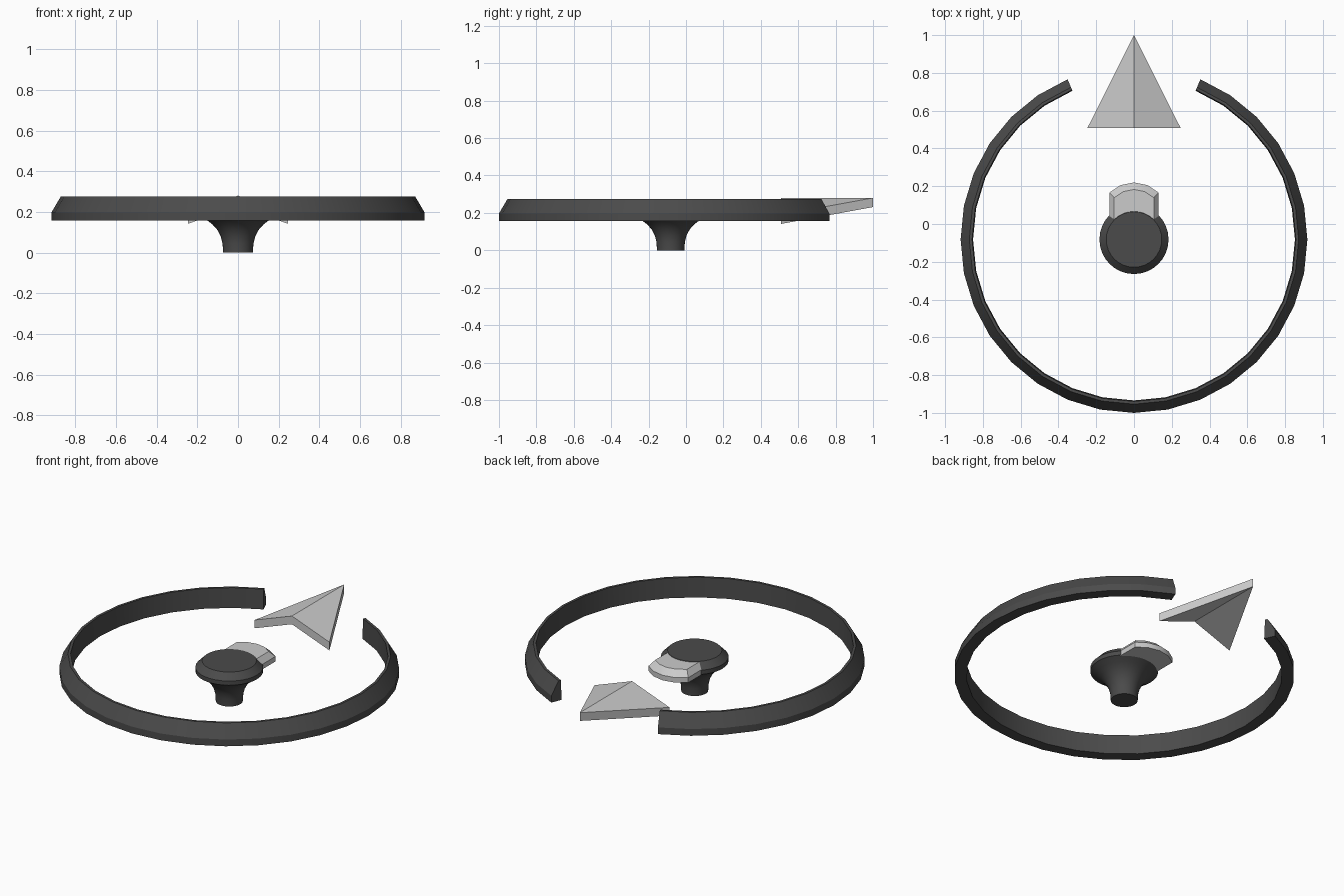
import bpy
from math import sin, cos, radians

if "Cube" in bpy.data.objects:
    bpy.data.objects.remove(bpy.data.objects["Cube"])

CY = -0.082  # shared centre of ring and knob

dark = bpy.data.materials.new("dark_plastic")
dark.diffuse_color = (0.07, 0.07, 0.07, 1)
dark.use_nodes = True
dark.node_tree.nodes["Principled BSDF"].inputs["Base Color"].default_value = dark.diffuse_color


def make(name, verts, faces, mat=None, smooth=True):
    me = bpy.data.meshes.new(name)
    me.from_pydata(verts, [], faces)
    ob = bpy.data.objects.new(name, me)
    bpy.context.collection.objects.link(ob)
    if mat:
        me.materials.append(mat)
    bpy.ops.object.select_all(action='DESELECT')
    ob.select_set(True)
    bpy.context.view_layer.objects.active = ob
    bpy.ops.object.mode_set(mode='EDIT')
    bpy.ops.mesh.select_all(action='SELECT')
    bpy.ops.mesh.normals_make_consistent(inside=False)
    bpy.ops.object.mode_set(mode='OBJECT')
    if smooth:
        bpy.ops.object.shade_smooth_by_angle(angle=radians(28))
    return ob


def loft(loops, closed):
    """Join equal-length loops with quads and cap the first and last loop."""
    n = len(loops[0])
    verts = [p for lp in loops for p in lp]
    faces = []
    for i in range(len(loops) - 1):
        for j in range(n):
            k = (j + 1) % n
            faces.append((i*n + j, i*n + k, (i+1)*n + k, (i+1)*n + j))
    if closed:
        faces += [tuple(range(n)), tuple(range(len(verts) - n, len(verts)))]
    return verts, faces


# Open outer ring: bevelled section swept around, gap at the back
section = [(0.852, 0.157), (0.918, 0.157), (0.918, 0.197), (0.872, 0.275), (0.857, 0.275)]
sweep = [radians(22.5 + 11.25 * i) for i in range(29)]
make("open_ring", *loft([[(r*sin(a), CY + r*cos(a), z) for r, z in section]
                         for a in sweep], True), dark)

# Centre knob: flared stem and bevelled cap, turned
profile = [(0.073, 0), (0.076, 0.045), (0.085, 0.08), (0.102, 0.112), (0.125, 0.138),
           (0.15, 0.157), (0.183, 0.178), (0.183, 0.203), (0.147, 0.24)]
turn = [radians(11.25 * i) for i in range(32)]
make("centre_knob", *loft([[(r*sin(a), CY + r*cos(a), z) for a in turn]
                           for r, z in profile], True), dark)


# Rounded tab behind the knob, bevelled along its top edge
def tab_outline(r, z):
    arc = [(r*sin(radians(a)), 0.035 + r*cos(radians(a)), z)
           for a in (-45, -22.5, 0, 22.5, 45)]
    x = arc[-1][0]
    return arc + [(x, 0.0, z), (-x, 0.0, z)]


make("knob_tab", *loft([tab_outline(r, z) for r, z in
                        ((0.185, 0.175), (0.185, 0.205), (0.148, 0.238))], True))

# Folded arrowhead: ridge in the middle, wings dropping to the sides
plan = [(0, 1.0, 0.28), (0.247, 0.508, 0.19), (0, 0.508, 0.28), (-0.247, 0.508, 0.19)]
verts = plan + [(x, y, z - 0.049) for x, y, z in plan]
faces = [(0, 1, 2), (0, 2, 3), (4, 6, 5), (4, 7, 6)]
faces += [(i, i + 4, (i + 1) % 4 + 4, (i + 1) % 4) for i in range(4)]
make("arrowhead", verts, faces, smooth=False)
